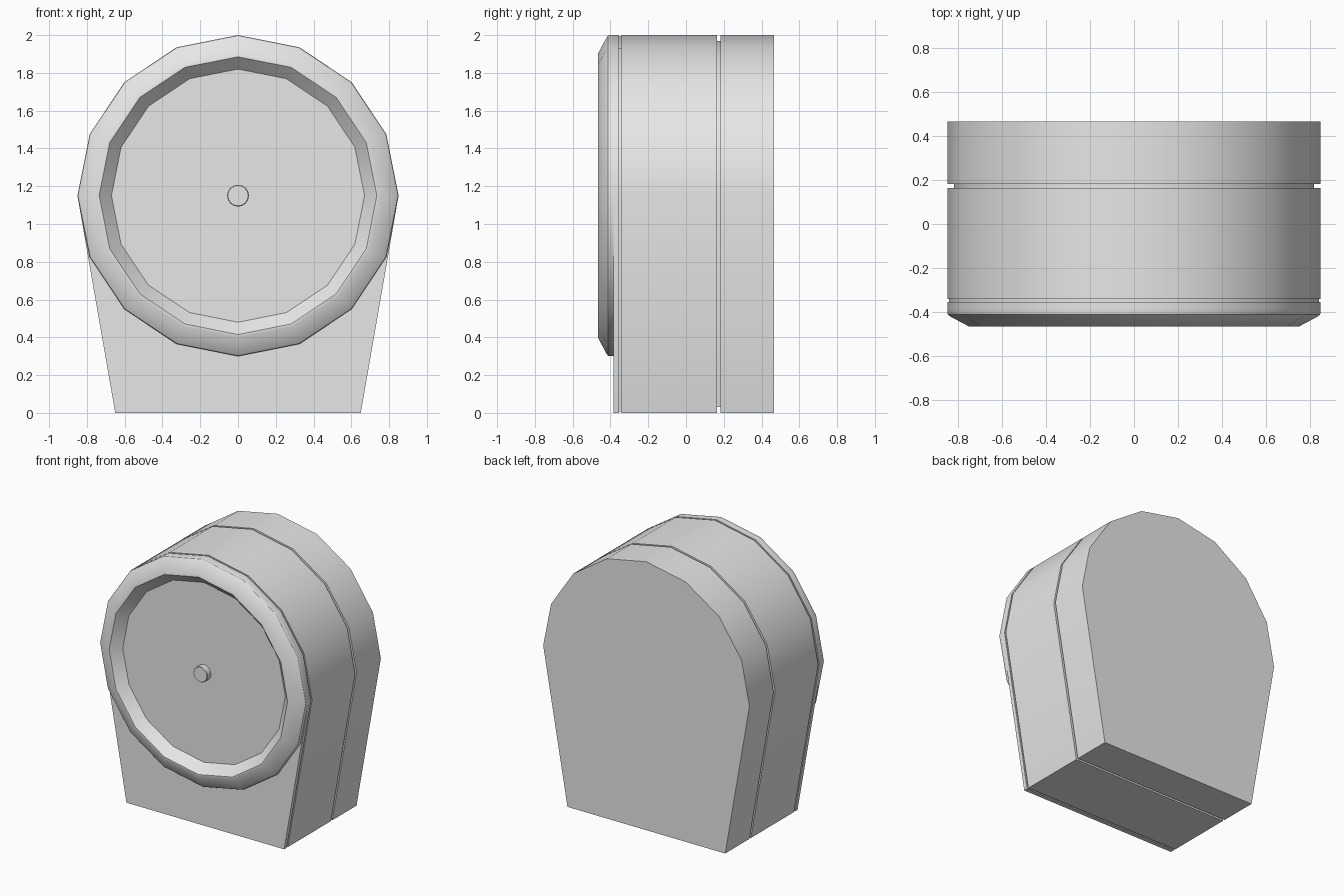
import bpy
import bmesh
from math import sin, cos, pi, radians

cube = bpy.data.objects.get("Cube")
if cube:
    bpy.data.objects.remove(cube, do_unlink=True)

AXIS_Z = 1.15
RADIUS = 0.85
SIDES = 16

grey = bpy.data.materials.new("light grey")
grey.use_nodes = True
grey.diffuse_color = (0.8, 0.8, 0.8, 1)
grey.node_tree.nodes["Principled BSDF"].inputs["Base Color"].default_value = (0.8, 0.8, 0.8, 1)


def circle(y, r):
    """Ring of points around the dial axis."""
    angles = [2 * pi * i / SIDES for i in range(SIDES)]
    return [(r * cos(a), y, AXIS_Z + r * sin(a)) for a in angles]


def housing(y, inset):
    """Arched outline with tapering sides and a flat base."""
    arch = circle(y, RADIUS - inset)[:SIDES // 2 + 1]
    foot = 0.65 - inset
    return arch + [(-foot, y, inset), (foot, y, inset)]


def loft(name, sections):
    """Join matching outlines along y and close both ends."""
    bm = bmesh.new()
    rings = [[bm.verts.new(p) for p in s] for s in sections]
    for a, b in zip(rings, rings[1:]):
        for i in range(len(a)):
            j = (i + 1) % len(a)
            bm.faces.new((a[i], a[j], b[j], b[i]))
    bm.faces.new(rings[0])
    bm.faces.new(rings[-1])
    bmesh.ops.recalc_face_normals(bm, faces=bm.faces)
    mesh = bpy.data.meshes.new(name)
    bm.to_mesh(mesh)
    bm.free()
    mesh.materials.append(grey)
    obj = bpy.data.objects.new(name, mesh)
    bpy.context.collection.objects.link(obj)
    bpy.ops.object.select_all(action="DESELECT")
    obj.select_set(True)
    bpy.context.view_layer.objects.active = obj
    bpy.ops.object.shade_smooth_by_angle(angle=radians(30))
    return obj


# Housing with a shallow front seam and a deeper rear groove
body = [(-0.385, 0)]
for start, end, depth in ((-0.355, -0.342, 0.008), (0.165, 0.182, 0.03)):
    body += [(start, 0), (start, depth), (end, depth), (end, 0)]
body.append((0.467, 0))
loft("housing", [housing(y, d) for y, d in body])

# Raised bezel with a recessed dial face
bezel = [(-0.385, 0.85), (-0.405, 0.85), (-0.413, 0.847), (-0.422, 0.835),
         (-0.467, 0.75), (-0.467, 0.735), (-0.4, 0.67)]
loft("dial_bezel", [circle(y, r) for y, r in bezel])

# Centre pin
pin = [(-0.39, 0.058), (-0.44, 0.058), (-0.445, 0.054)]
loft("centre_pin", [circle(y, r) for y, r in pin])
